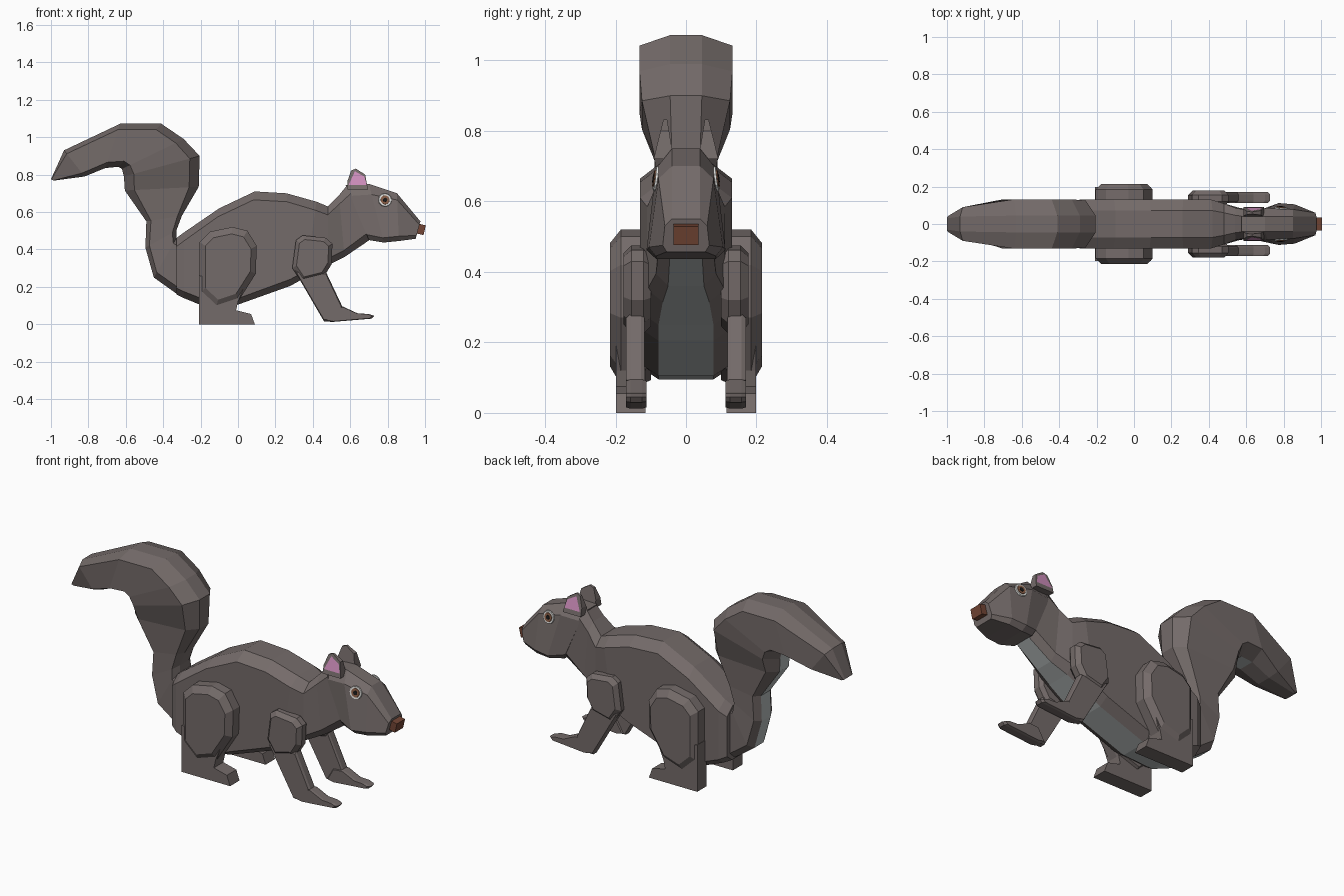
import bpy, bmesh
from mathutils import Vector
from mathutils.bvhtree import BVHTree

if "Cube" in bpy.data.objects:
    bpy.data.objects.remove(bpy.data.objects["Cube"])


def mat(name, rgb):
    m = bpy.data.materials.new(name)
    m.diffuse_color = (*rgb, 1)
    m.use_nodes = True
    m.node_tree.nodes["Principled BSDF"].inputs["Base Color"].default_value = m.diffuse_color
    return m


FUR = mat("grey_fur", (.175, .147, .142))
BELLY = mat("pale_belly", (.45, .48, .48))
PINK = mat("pink_ear", (.62, .27, .50))
BROWN = mat("nose_brown", (.17, .06, .035))
WHITE = mat("eye_white", (.75, .75, .73))
IRIS = mat("iris_brown", (.25, .11, .06))
BLACK = mat("pupil_black", (.01, .01, .01))


def finish(bm, name, *mats):
    bmesh.ops.recalc_face_normals(bm, faces=bm.faces)
    me = bpy.data.meshes.new(name)
    bm.to_mesh(me)
    ob = bpy.data.objects.new(name, me)
    bpy.context.collection.objects.link(ob)
    for m in mats:
        me.materials.append(m)
    return ob


def loft(sections, pale=lambda i: False):
    """Eight-sided rings: top point, bottom point, then (half width, fraction up) pairs."""
    bm = bmesh.new()
    rings = []
    for top, bot, half in sections:
        t, b = Vector((top[0], 0, top[1])), Vector((bot[0], 0, bot[1]))
        pts = [b.lerp(t, f) + Vector((0, w, 0)) for w, f in half]
        pts += [Vector((p.x, -p.y, p.z)) for p in reversed(pts)]
        rings.append([bm.verts.new(p) for p in pts])
    n = len(rings[0])
    for i, (a, b) in enumerate(zip(rings, rings[1:])):
        for k in range(n):
            f = bm.faces.new((a[k], a[(k + 1) % n], b[(k + 1) % n], b[k]))
            # the strip between the last and first point is the underside
            f.material_index = int(k == n - 1 and pale(i))
    bm.faces.new(rings[0])
    bm.faces.new(rings[-1])
    return bm


def slab(name, side, outline, levels, mats=(FUR,)):
    """Stack an xz outline along y; levels are (y, scale about the outline centre)."""
    bm = bmesh.new()
    cx = sum(p[0] for p in outline) / len(outline)
    cz = sum(p[1] for p in outline) / len(outline)
    rings = [[bm.verts.new((cx + (x - cx) * s, side * y, cz + (z - cz) * s))
              for x, z in outline] for y, s in levels]
    n = len(outline)
    for a, b in zip(rings, rings[1:]):
        for k in range(n):
            bm.faces.new((a[k], a[(k + 1) % n], b[(k + 1) % n], b[k]))
    bm.faces.new(rings[0])
    bm.faces.new(rings[-1])
    return finish(bm, name, *mats)


# Body and neck
def trunk(top, bot, w):
    h = top[1] - bot[1]
    return top, bot, [(w * .6, 0), (w, .035 / h), (w, 1 - .045 / h), (w * .55, 1)]


body = [trunk(*s) for s in (
    ((-.33, .46), (-.33, .16), .11), ((-.29, .49), (-.29, .14), .13),
    ((-.10, .62), (-.18, .095), .13), ((.09, .71), (0, .105), .13),
    ((.26, .70), (.28, .205), .13), ((.42, .655), (.36, .25), .13),
    ((.48, .63), (.48, .315), .11), ((.54, .69), (.57, .36), .085),
    ((.585, .745), (.71, .455), .075))]
finish(loft(body, lambda i: i > 0), "body", FUR, BELLY)

# Head
head = [
    ((.575, .745), (.70, .45), [(.065, 0), (.08, .1), (.075, .8), (.04, 1)]),
    ((.70, .75), (.78, .437), [(.085, 0), (.112, .08), (.085, .82), (.04, 1)]),
    ((.85, .70), (.86, .445), [(.085, 0), (.105, .1), (.078, .86), (.04, 1)]),
    ((.975, .55), (.95, .457), [(.055, 0), (.066, .2), (.06, .8), (.04, 1)])]
bm = loft(head)
finish(bm, "head", FUR)
tree = BVHTree.FromBMesh(bm)

# Nose
bm = bmesh.new()
bmesh.ops.create_cube(bm, size=1)
for v in bm.verts:
    v.co = (.975 + v.co.x * .046 + v.co.z * .012, v.co.y * .072, .508 + v.co.z * .052 - v.co.x * .01)
finish(bm, "nose", BROWN)

# Tail
def plume(top, bot, w, flat):
    return top, bot, [(flat, 0), (w, .13), (w, .87), (flat, 1)]


tail = [plume(*s) for s in (
    ((-.29, .44), (-.31, .15), .085, .04), ((-.33, .46), (-.45, .25), .085, .04),
    ((-.33, .50), (-.495, .41), .08, .04), ((-.30, .58), (-.49, .55), .08, .04),
    ((-.21, .735), (-.605, .715), .09, .04), ((-.205, .90), (-.61, .79), .125, .045),
    ((-.29, .99), (-.62, .83), .132, .045), ((-.41, 1.072), (-.64, .842), .132, .045),
    ((-.63, 1.072), (-.71, .835), .132, .045), ((-.93, .93), (-.82, .79), .09, .04),
    ((-1.0, .775), (-.985, .768), .04, .03))]
finish(loft(tail, lambda i: i < 8), "tail", FUR, BELLY)

THIGH = [(-.205, .16), (-.205, .44), (-.15, .495), (-.03, .52), (.05, .50),
         (.10, .42), (.095, .27), (.0, .12), (-.12, .08)]
HIND_FOOT = [(-.208, .0), (-.208, .26), (.04, .22), (.0, .12), (-.01, .075),
             (.07, .055), (.09, .0)]
SHOULDER = [(.29, .30), (.31, .45), (.345, .475), (.47, .462), (.505, .43),
            (.50, .32), (.46, .255), (.34, .225)]
FORE_LEG = [(.30, .29), (.46, .015), (.50, .015), (.56, .09), (.47, .28)]
PAW = [(.46, .02), (.50, .012), (.715, .03), (.728, .045), (.70, .055), (.64, .058),
       (.56, .095), (.50, .09)]
EAR = [(.585, .72), (.585, .765), (.605, .822), (.63, .832), (.68, .80), (.695, .72)]

for side, tag in ((-1, "right"), (1, "left")):
    # Legs and feet
    slab(f"thigh_{tag}", side, THIGH, [(.10, .95), (.13, 1), (.185, 1), (.215, .8)])
    slab(f"hind_foot_{tag}", side, HIND_FOOT, [(.115, 1), (.198, 1)])
    slab(f"shoulder_{tag}", side, SHOULDER, [(.10, .85), (.12, 1), (.155, 1), (.178, .8)])
    slab(f"fore_leg_{tag}", side, FORE_LEG, [(.118, .94), (.128, 1), (.158, 1), (.17, .92)])
    slab(f"paw_{tag}", side, PAW, [(.112, .9), (.125, 1), (.158, 1), (.17, .9)])

    # Ear, leaning inward toward the tip
    ear = slab(f"ear_{tag}", side, EAR, [(-.5, 1), (.5, 1)], (FUR, PINK))
    for v in ear.data.vertices:
        k = (v.co.z - .72) / .11
        outer = v.co.y * side > 0
        v.co.y = side * ((.092 - .027 * k) if outer else (.035 + .018 * k))
    # Pink inner ear plate
    bm = bmesh.new()
    plate = []
    for x, z in ((.592, .745), (.625, .818), (.675, .79), (.688, .745)):
        plate.append(bm.verts.new((x, side * (.095 - .027 * (z - .72) / .11), z)))
    f = bm.faces.new(plate)
    bmesh.ops.solidify(bm, geom=[f], thickness=.003)
    finish(bm, f"inner_ear_{tag}", PINK)

    # Eye discs laid on the cheek
    hit, normal, _, _ = tree.ray_cast(Vector((.786, side, .664)), Vector((0, -side, 0)))
    if normal.y * side < 0:
        normal = -normal
    for part, r, lift, m in (("eye_white", .036, .003, WHITE),
                             ("iris", .025, .006, IRIS), ("pupil", .012, .008, BLACK)):
        bm = bmesh.new()
        bmesh.ops.create_cone(bm, cap_ends=True, segments=12, radius1=r, radius2=r * .95, depth=.006)
        ob = finish(bm, f"{part}_{tag}", m)
        ob.rotation_mode = 'QUATERNION'
        ob.rotation_quaternion = normal.to_track_quat('Z', 'Y')
        ob.location = hit + normal * lift
